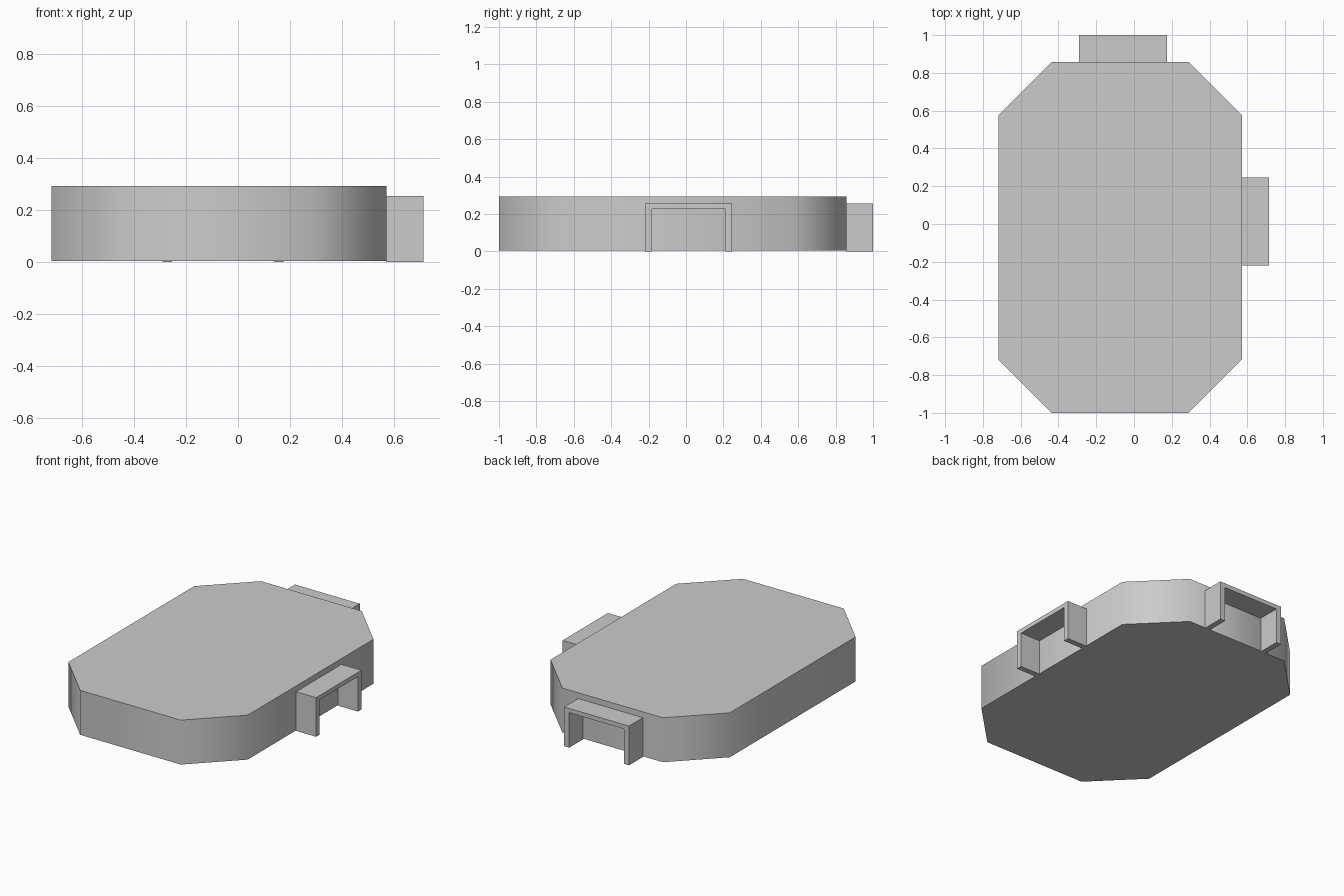
import bpy, bmesh, math
from mathutils import Matrix

if "Cube" in bpy.data.objects:
    bpy.data.objects.remove(bpy.data.objects["Cube"])


def prism(name, profile, direction, matrix=Matrix.Identity(4)):
    """Extrude a closed outline of 3D points along a direction."""
    bm = bmesh.new()
    face = bm.faces.new([bm.verts.new(p) for p in profile])
    ext = bmesh.ops.extrude_face_region(bm, geom=[face], use_keep_orig=True)
    moved = [g for g in ext["geom"] if isinstance(g, bmesh.types.BMVert)]
    bmesh.ops.translate(bm, verts=moved, vec=direction)
    bmesh.ops.transform(bm, matrix=matrix, verts=bm.verts)
    bmesh.ops.recalc_face_normals(bm, faces=bm.faces)
    mesh = bpy.data.meshes.new(name)
    bm.to_mesh(mesh)
    bm.free()
    obj = bpy.data.objects.new(name, mesh)
    bpy.context.collection.objects.link(obj)
    return obj


# Room block: rectangle with cut corners, softly shaded around the walls
CX, CY = -0.073, -0.071
HX, HY, CUT = 0.645, 0.929, 0.283
BOTTOM, TOP = 0.004, 0.293
outline = [(-HX + CUT, -HY), (HX - CUT, -HY), (HX, -HY + CUT), (HX, HY - CUT),
           (HX - CUT, HY), (-HX + CUT, HY), (-HX, HY - CUT), (-HX, -HY + CUT)]
room = prism("room_block", [(CX + x, CY + y, BOTTOM) for x, y in outline],
             (0, 0, TOP - BOTTOM))
bpy.context.view_layer.objects.active = room
room.select_set(True)
bpy.ops.object.shade_smooth_by_angle(angle=math.radians(60))
room.select_set(False)

# Doorway arches: two legs and a lintel, standing out from the walls
W, H, WI, HI = 0.233, 0.255, 0.197, 0.227
arch = [(-W, 0), (-W, H), (W, H), (W, 0), (WI, 0), (WI, HI), (-WI, HI), (-WI, 0)]
DEPTH = 0.145
for name, pos, turn in (
        ("back_doorway", (-0.058, CY + HY, 0), 0),
        ("right_doorway", (CX + HX, 0.014, 0), -90)):
    place = Matrix.Translation(pos) @ Matrix.Rotation(math.radians(turn), 4, "Z")
    prism(name, [(x, -0.002, z) for x, z in arch], (0, DEPTH, 0), place)
